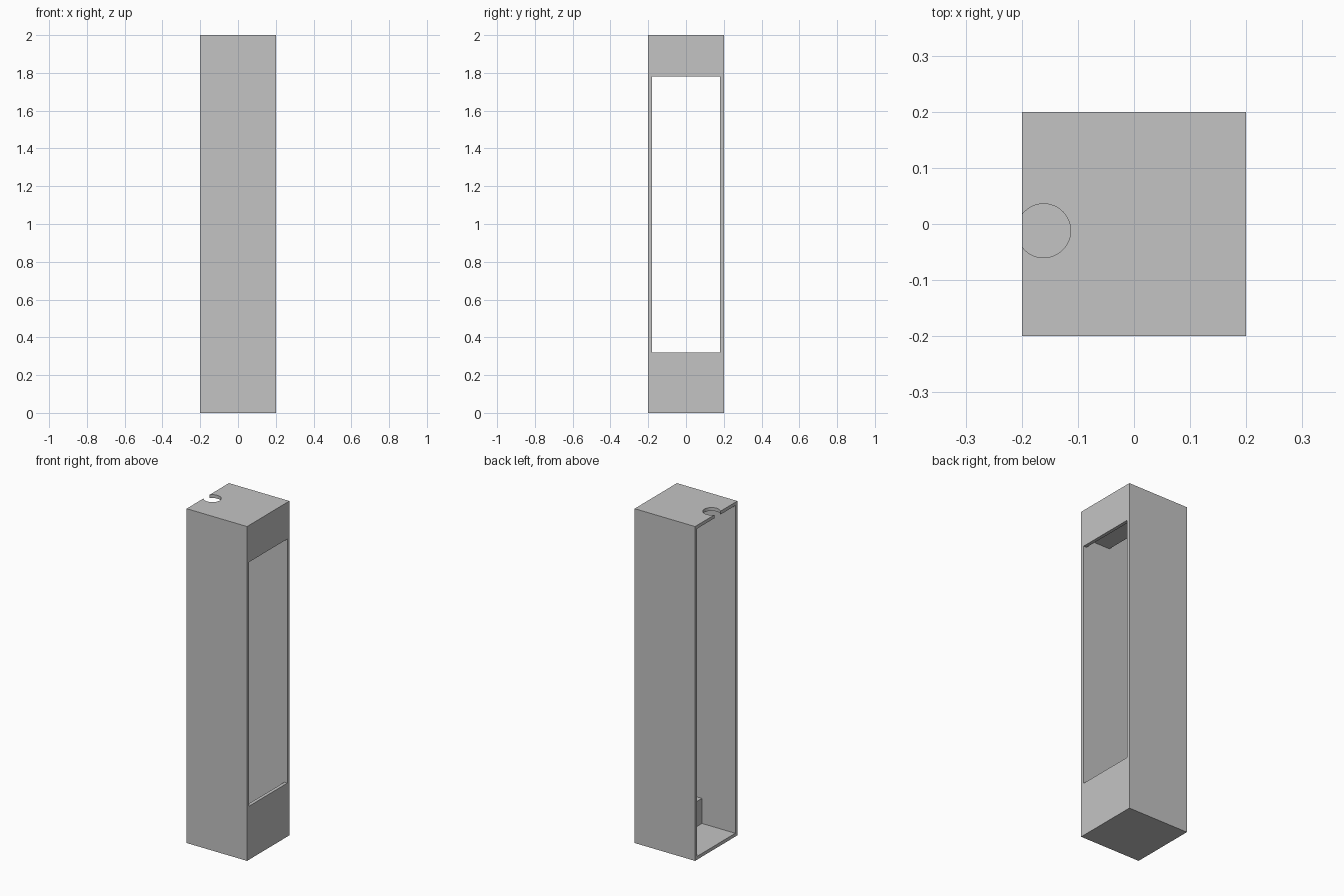
import bpy
import bmesh
from mathutils import Matrix, Vector

if "Cube" in bpy.data.objects:
    bpy.data.objects.remove(bpy.data.objects["Cube"], do_unlink=True)

HALF, HEIGHT, WALL = 0.2, 2.0, 0.02

grey = bpy.data.materials.new("plain grey")
grey.use_nodes = True
colour = (0.55, 0.55, 0.55, 1)
grey.diffuse_color = colour
grey.node_tree.nodes["Principled BSDF"].inputs["Base Color"].default_value = colour


def make_object(name, bm):
    bmesh.ops.recalc_face_normals(bm, faces=bm.faces)
    mesh = bpy.data.meshes.new(name)
    bm.to_mesh(mesh)
    bm.free()
    mesh.materials.append(grey)
    obj = bpy.data.objects.new(name, mesh)
    bpy.context.scene.collection.objects.link(obj)
    return obj


def extruded(name, profile, half_depth):
    """Extrude an x-z outline along y."""
    bm = bmesh.new()
    face = bm.faces.new([bm.verts.new((x, -half_depth, z)) for x, z in profile])
    new = bmesh.ops.extrude_face_region(bm, geom=[face])["geom"]
    moved = [v for v in new if isinstance(v, bmesh.types.BMVert)]
    bmesh.ops.translate(bm, verts=moved, vec=Vector((0, 2 * half_depth, 0)))
    return make_object(name, bm)


def cut(target, cutter):
    cutter.hide_render = True
    mod = target.modifiers.new("cut", 'BOOLEAN')
    mod.operation, mod.solver, mod.object = 'DIFFERENCE', 'EXACT', cutter
    bpy.context.view_layer.objects.active = target
    bpy.ops.object.modifier_apply(modifier=mod.name)
    bpy.data.objects.remove(cutter, do_unlink=True)


# Outer casing
casing = extruded("casing", [(-HALF, 0), (HALF, 0), (HALF, HEIGHT), (-HALF, HEIGHT)], HALF)

# Cavity: open side, inner blocks at floor and ceiling, window in the far panel
outside, block_x, panel_x = HALF + 0.1, 0.02, HALF - WALL
lower = [(-outside, WALL), (block_x, WALL), (block_x, 0.17), (panel_x, 0.17),
         (panel_x, 0.32), (outside, 0.32)]
upper = [(outside, 1.78), (panel_x, 1.78), (panel_x, 1.83), (block_x, 1.83),
         (block_x, HEIGHT - WALL), (-outside, HEIGHT - WALL)]
cut(casing, extruded("cavity_cutter", lower + upper, HALF - WALL))

# Round notch through the top plate at the open edge
bm = bmesh.new()
bmesh.ops.create_cone(bm, cap_ends=True, segments=48, radius1=0.048, radius2=0.048,
                      depth=0.1, matrix=Matrix.Translation((-0.161, -0.012, HEIGHT)))
cut(casing, make_object("notch_cutter", bm))

# Smooth the notch while keeping all corners sharp
bpy.ops.object.select_all(action='DESELECT')
casing.select_set(True)
bpy.context.view_layer.objects.active = casing
bpy.ops.object.shade_smooth_by_angle(angle=0.5)
